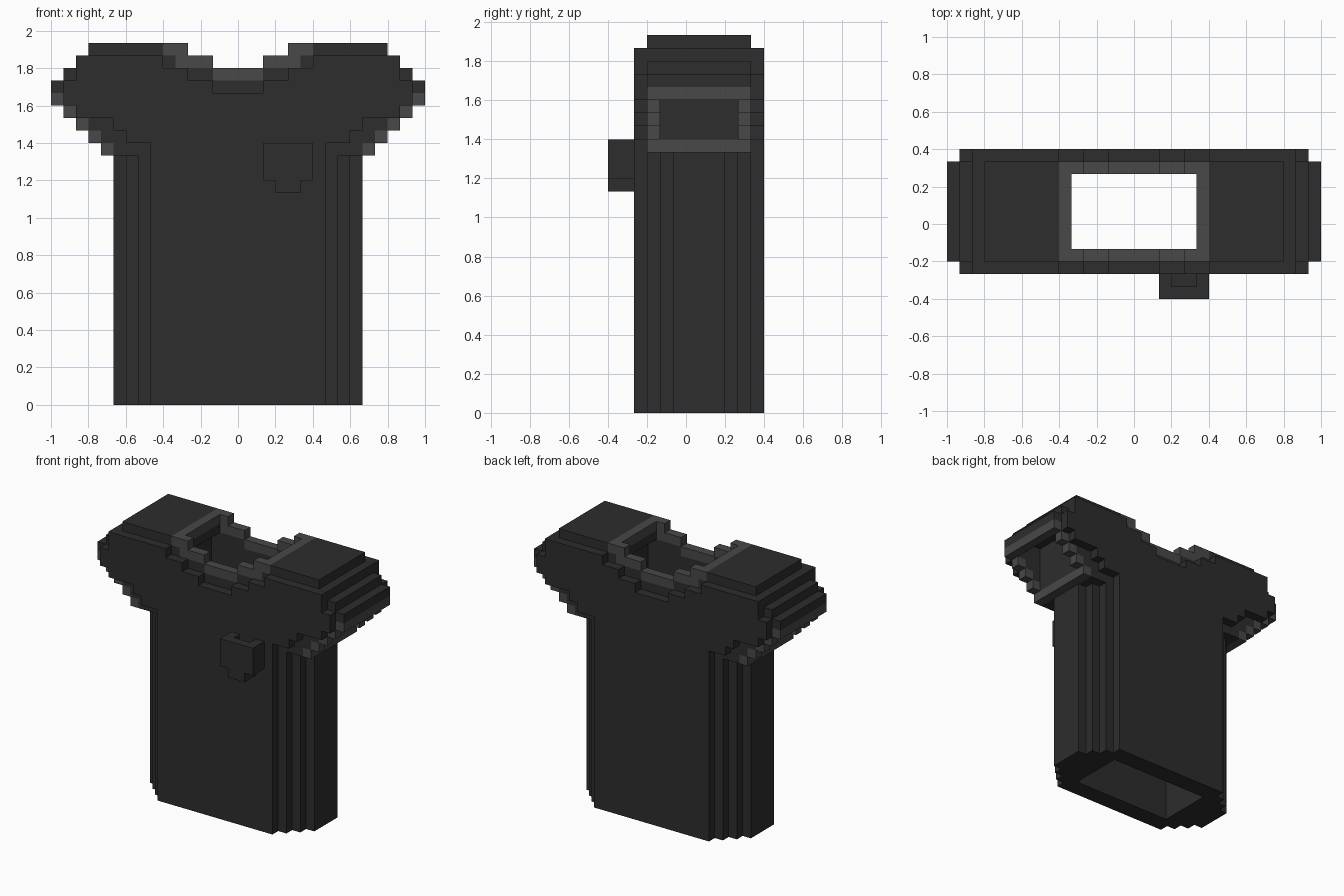
import bpy
import bmesh
from mathutils import Vector

UNIT = 1 / 15          # edge length of one block
cells = {}             # block position -> part name


def block(part, xs, ys, zs, mirror=True):
    """Fill (or carve, if part is None) a box of blocks, mirrored left to right."""
    for x in range(*xs):
        for y in range(*ys):
            for z in range(*zs):
                for cx in ((x, -1 - x) if mirror else (x,)):
                    if part:
                        cells[cx, y, z] = part
                    else:
                        cells.pop((cx, y, z), None)


def panel(rows, ys):
    """Stack columns of fabric: each row is x start, x end, bottom, top."""
    for x0, x1, bottom, top in rows:
        block("shirt", (x0, x1), ys, (bottom, top))


FRONT, BACK = (-4, -3), (5, 6)
INNER = (-3, 5)

# Torso with stepped vertical corners
for step in range(4):
    block("shirt", (0, 10 - step), (-1 - step, 3 + step), (0, 20))

# Shoulders, sleeves and neckline of the inner thickness
panel([(0, 2, 20, 27), (2, 4, 20, 28), (4, 10, 20, 29)], INNER)
for k, top in enumerate((29, 29, 28, 27, 26)):
    panel([(10 + k, 11 + k, 20 + k, top)], INNER)

# Slightly smaller outer fabric layer on front and back
for side in (FRONT, BACK):
    panel([(0, 2, 20, 25), (2, 4, 20, 26), (4, 6, 20, 27), (6, 7, 20, 28),
           (7, 9, 21, 28), (9, 10, 22, 28), (10, 13, 23, 28),
           (13, 14, 24, 26)], side)

# Hollow torso, neck hole and sleeve openings
block(None, (0, 6), (-2, 4), (0, 27))
block(None, (0, 5), (-2, 4), (27, 29))
block(None, (11, 14), (-2, 4), (21, 26))

# Collar trim following the stepped neckline
block("collar_trim", (5, 6), INNER, (28, 29))
for side in ((-3, -2), (4, 5)):
    block("collar_trim", (4, 5), side, (28, 29))
    block("collar_trim", (2, 5), side, (27, 28))
    block("collar_trim", (0, 2), side, (26, 27))

# Diagonal cuff trim around each sleeve opening
for k in range(5):
    for side in ([INNER] if k in (0, 4) else [(-3, -2), (4, 5)]):
        block("cuff_trim", (10 + k, 11 + k), side, (20 + k, 21 + k))

# Chest pocket with a narrow tip and a notch in its top
block("chest_pocket", (2, 6), (-6, -4), (18, 21), mirror=False)
block("chest_pocket", (3, 5), (-6, -4), (17, 18), mirror=False)
block(None, (3, 5), (-5, -4), (20, 21), mirror=False)


def material(name, value):
    mat = bpy.data.materials.new(name)
    mat.use_nodes = True
    colour = (value, value, value, 1)
    mat.diffuse_color = colour
    bsdf = next(n for n in mat.node_tree.nodes if n.type == "BSDF_PRINCIPLED")
    bsdf.inputs["Base Color"].default_value = colour
    return mat


def build(part, mat):
    """Turn the exposed block sides of one part into a clean flat mesh."""
    bm = bmesh.new()
    corners = {}

    def vert(p):
        key = tuple(round(c) for c in p)
        if key not in corners:
            corners[key] = bm.verts.new(Vector(key) * UNIT)
        return corners[key]

    for cell, owner in cells.items():
        if owner != part:
            continue
        for axis in range(3):
            for sign in (-1, 1):
                near = list(cell)
                near[axis] += sign
                if tuple(near) in cells:
                    continue
                base = Vector(cell)
                u, v = Vector(), Vector()
                u[(axis + 1) % 3] = v[(axis + 2) % 3] = 1
                if sign > 0:
                    base[axis] += 1
                else:
                    u, v = v, u
                bm.faces.new([vert(p) for p in
                              (base, base + u, base + u + v, base + v)])
    mesh = bpy.data.meshes.new(part)
    bm.to_mesh(mesh)
    bm.free()
    mesh.materials.append(mat)
    obj = bpy.data.objects.new(part, mesh)
    bpy.context.scene.collection.objects.link(obj)


cube = bpy.data.objects.get("Cube")
if cube:
    bpy.data.objects.remove(cube, do_unlink=True)

black = material("black_fabric", 0.026)
grey = material("grey_trim", 0.065)
for name, mat in (("shirt", black), ("chest_pocket", black),
                  ("collar_trim", grey), ("cuff_trim", grey)):
    build(name, mat)
